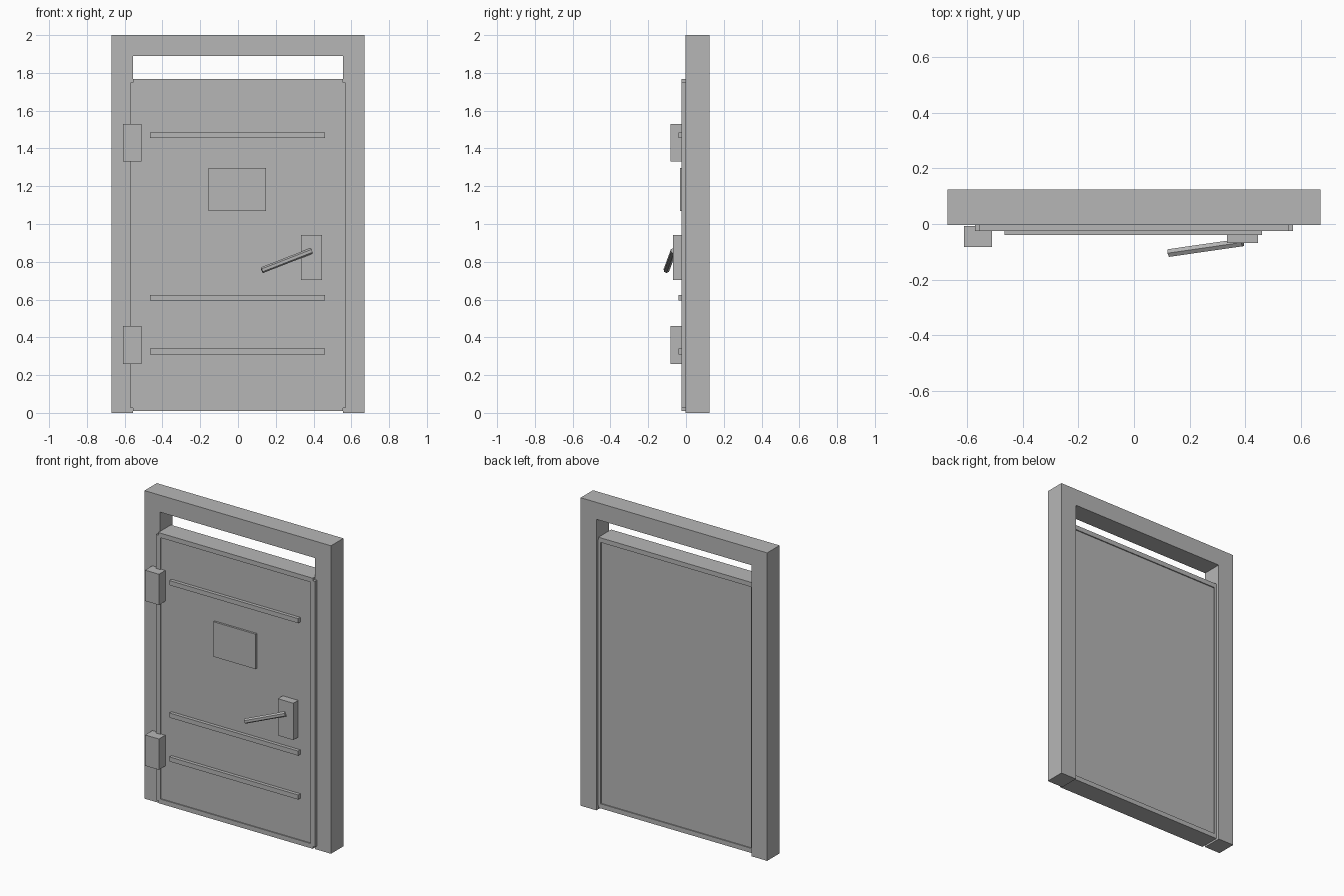
import bpy, bmesh
from mathutils import Vector

if "Cube" in bpy.data.objects:
    bpy.data.objects.remove(bpy.data.objects["Cube"])

# One flat grey for the whole door
grey = bpy.data.materials.new("plain grey")
grey.diffuse_color = (0.47, 0.47, 0.47, 1)
grey.use_nodes = True
grey.node_tree.nodes["Principled BSDF"].inputs["Base Color"].default_value = grey.diffuse_color


def finish(name, bm):
    bmesh.ops.recalc_face_normals(bm, faces=bm.faces[:])
    mesh = bpy.data.meshes.new(name)
    bm.to_mesh(mesh)
    bm.free()
    mesh.materials.append(grey)
    obj = bpy.data.objects.new(name, mesh)
    bpy.context.collection.objects.link(obj)
    return obj


def box(name, x, y, z):
    """Box from (min, max) pairs on each axis."""
    bm = bmesh.new()
    bmesh.ops.create_cube(bm, size=1)
    for v in bm.verts:
        v.co = [r[0] if c < 0 else r[1] for c, r in zip(v.co, (x, y, z))]
    return finish(name, bm)


def rod(name, a, b, radius, sides):
    """Low-poly rod between two points."""
    a, b = Vector(a), Vector(b)
    bm = bmesh.new()
    bmesh.ops.create_cone(bm, cap_ends=True, segments=sides, radius1=radius,
                          radius2=radius, depth=(b - a).length)
    obj = finish(name, bm)
    obj.location = (a + b) / 2
    obj.rotation_mode = 'QUATERNION'
    obj.rotation_quaternion = (b - a).to_track_quat('Z', 'Y')
    return obj


# Door frame: inverted U profile extruded backwards
bm = bmesh.new()
profile = [(-0.67, 0), (-0.67, 2), (0.67, 2), (0.67, 0),
           (0.557, 0), (0.557, 1.89), (-0.557, 1.89), (-0.557, 0)]
face = bm.faces.new([bm.verts.new((x, -0.003, z)) for x, z in profile])
ext = bmesh.ops.extrude_face_region(bm, geom=[face])
for v in ext["geom"]:
    if isinstance(v, bmesh.types.BMVert):
        v.co.y = 0.124
finish("door_frame", bm)

# Door leaf: recessed panel with four edge bars that leave notched corners
RIM = (-0.025, 0.105)
box("door_panel", (-0.555, 0.555), (-0.018, 0.098), (0.025, 1.75))
box("left_edge_bar", (-0.57, -0.54), RIM, (0.025, 1.75))
box("right_edge_bar", (0.54, 0.57), RIM, (0.025, 1.75))
box("top_edge_bar", (-0.555, 0.555), RIM, (1.737, 1.767))
box("bottom_edge_bar", (-0.555, 0.555), RIM, (0.01, 0.04))

# Horizontal ribs
for i, z in enumerate((0.325, 0.61, 1.47)):
    box(f"rib_{i + 1}", (-0.465, 0.46), (-0.04, -0.01), (z - 0.015, z + 0.015))

# Hinges
for name, z in (("lower_hinge", 0.26), ("upper_hinge", 1.33)):
    box(name, (-0.61, -0.51), (-0.083, -0.008), (z, z + 0.2))

# Face plate, lock box and slanted handle
box("face_plate", (-0.155, 0.148), (-0.031, -0.01), (1.07, 1.297))
box("lock_box", (0.334, 0.445), (-0.068, -0.01), (0.703, 0.942))
rod("handle", (0.39, -0.066, 0.858), (0.126, -0.104, 0.755), 0.016, 6)
